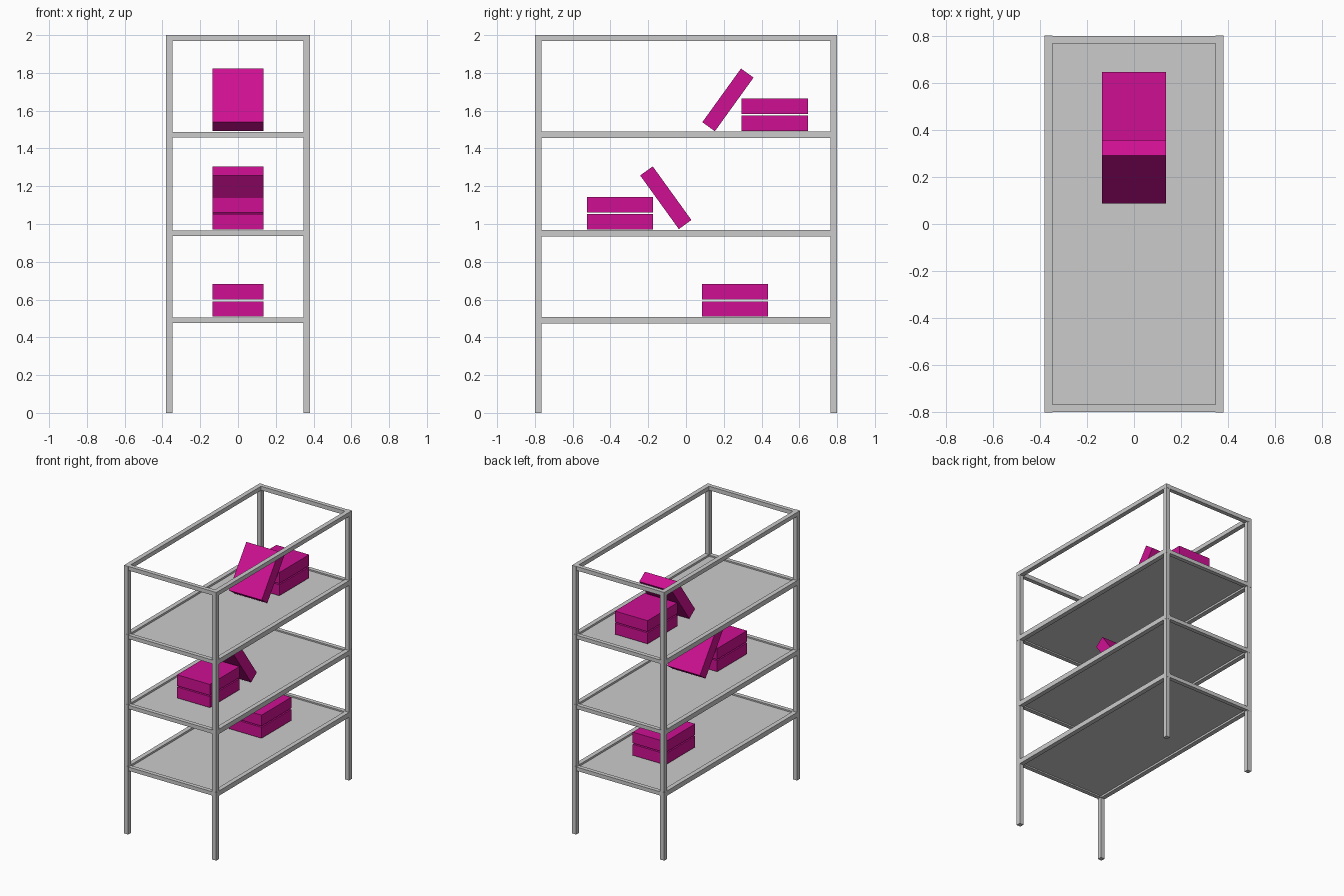
import bpy
import math

if "Cube" in bpy.data.objects:
    bpy.data.objects.remove(bpy.data.objects["Cube"])

pink = bpy.data.materials.new("pink")
pink.diffuse_color = (0.62, 0.005, 0.29, 1)
pink.use_nodes = True
pink.node_tree.nodes["Principled BSDF"].inputs["Base Color"].default_value = pink.diffuse_color


def box(name, center, size, tilt=0.0, mat=None):
    """Box of the given full size, optionally tilted about x (degrees)."""
    bpy.ops.mesh.primitive_cube_add(size=1, location=center,
                                    rotation=(math.radians(tilt), 0, 0))
    ob = bpy.context.object
    ob.name = name
    ob.scale = size
    if mat:
        ob.data.materials.append(mat)
    return ob


W, D, H = 0.38, 0.80, 2.0     # half width, half depth, height
T = 0.033                     # bar thickness
px, py = W - T / 2, D - T / 2 - 0.001

# Corner posts
for sx in (-1, 1):
    for sy in (-1, 1):
        box("post", (sx * px, sy * py, H / 2), (T, T, H))


def rail_ring(z, side_h, end_h):
    """Side and end rails joining the four posts at height z."""
    for s in (-1, 1):
        box("side_rail", (s * px, 0, z), (T + 0.001, 2 * D, side_h))
        box("end_rail", (0, s * py, z), (2 * (W - T), T - 0.002, end_h))


# Top frame and the three shelves
rail_ring(H - 0.0155, 0.031, 0.03)
for z in (0.49, 0.951, 1.473):
    rail_ring(z, 0.036, 0.028)
    box("shelf_panel", (0, 0, z), (2 * (W - T), 2 * (D - T), 0.008))

# Stacked pairs of boxes: centre y and base z
BW, BD, BH = 0.27, 0.35, 0.082
for y, z in ((0.26, 0.509), (-0.35, 0.971), (0.47, 1.492)):
    for i in range(2):
        box("stacked_box", (0, y, z + BH / 2 + i * 0.091), (BW, BD, BH), mat=pink)

# Boxes leaning against the stacks
box("leaning_box", (0, -0.107, 1.139), (BW, BD, BH), -54.2, pink)
box("leaning_box", (0, 0.222, 1.657), (BW, BD, BH), 54.2, pink)
